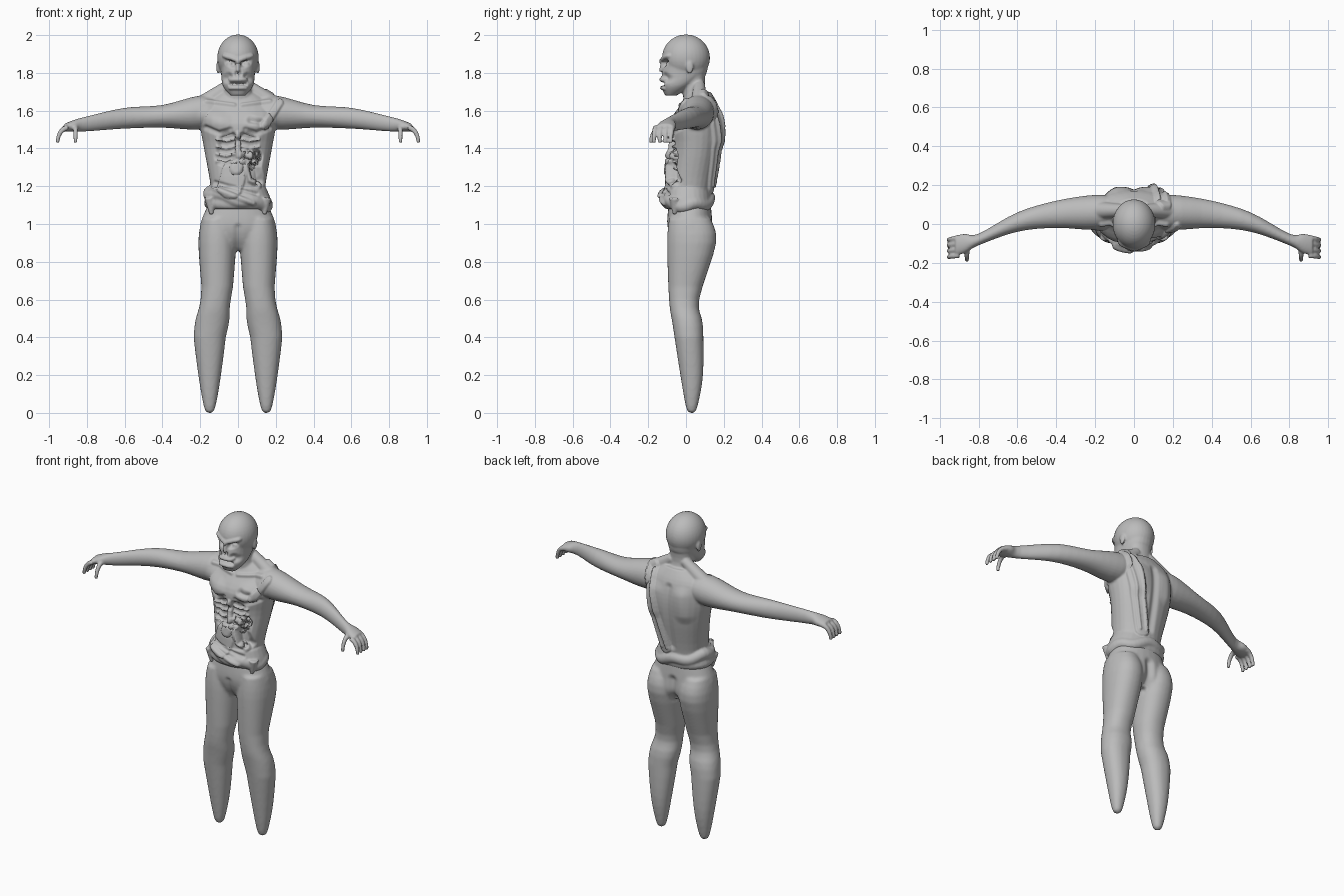
import bpy, bmesh, math
from mathutils import Matrix, Vector

cube = bpy.data.objects.get("Cube")
if cube:
    bpy.data.objects.remove(cube, do_unlink=True)

tone = 0.5
grey = bpy.data.materials.new("clay grey")
grey.use_nodes = True
grey.diffuse_color = (tone, tone, tone, 1)
grey.node_tree.nodes["Principled BSDF"].inputs["Base Color"].default_value = (tone, tone, tone, 1)


def refine(rows, steps=4):
    """Smooth cubic interpolation between rows of numbers."""
    last = len(rows) - 1
    out = []
    for i in range(last):
        before, start, end, after = (rows[max(0, min(last, i + k))] for k in range(-1, 3))
        for step in range(steps):
            t = step / steps
            blend = t * t * (3 - 2 * t)
            leave, arrive = t * (1 - t) ** 2 / 2, t * t * (t - 1) / 2
            out.append([q + (r - q) * blend + (r - p) * leave + (w - q) * arrive
                        for p, q, r, w in zip(before, start, end, after)])
    return out + [list(rows[last])]


def loft(bm, rings, power=2.0, sides=28):
    """Closed skin over rings of (centre, half axis, half axis)."""
    def bend(value):
        return math.copysign(abs(value) ** (2 / power), value)

    loops = []
    for centre, across, along in rings:
        angles = [math.tau * k / sides for k in range(sides)]
        loops.append([bm.verts.new(centre + across * bend(math.cos(a)) + along * bend(math.sin(a)))
                      for a in angles])
    faces = [bm.faces.new(reversed(loops[0])), bm.faces.new(loops[-1])]
    for lower, upper in zip(loops, loops[1:]):
        for k in range(sides):
            n = (k + 1) % sides
            faces.append(bm.faces.new((lower[k], lower[n], upper[n], upper[k])))
    bmesh.ops.recalc_face_normals(bm, faces=faces)


def upright(bm, rows, x_at=lambda z: 0, power=2.2):
    """Rows of height, centre y, half width, half depth."""
    loft(bm, [(Vector((x_at(z), y, z)), Vector((width, 0, 0)), Vector((0, depth, 0)))
              for z, y, width, depth in refine(rows)], power)


def sideways(bm, rows, side):
    """Rows of reach, centre y, centre z, half depth, half height."""
    loft(bm, [(Vector((x * side, y, z)), Vector((0, depth, 0)), Vector((0, 0, height)))
              for x, y, z, depth, height in refine(rows)])


def tube(bm, points, thick, tip):
    """Round bar along the points, tapering from thick to tip."""
    rings = []
    last = len(points) - 1
    for i, point in enumerate(points):
        heading = points[min(i + 1, last)] - points[max(i - 1, 0)]
        turn = heading.to_track_quat('Z', 'Y')
        radius = thick + (tip - thick) * i / last
        rings.append((point, turn @ Vector((radius, 0, 0)), turn @ Vector((0, radius, 0))))
    loft(bm, rings)


def ball(bm, centre, size):
    bmesh.ops.create_uvsphere(bm, u_segments=32, v_segments=20, radius=1,
                              matrix=Matrix.LocRotScale(Vector(centre), None, Vector(size)))


def finger(bm, base, reach, side):
    """Digit that leaves its base along reach and curls downwards."""
    points = []
    for k in range(9):
        angle = math.pi / 2 * k / 8
        point = Vector(base) + Vector(reach) * math.sin(angle)
        point.z -= 0.08 * (1 - math.cos(angle))
        point.x *= side
        points.append(point)
    tube(bm, points, 0.015, 0.01)


def fuse(name, bm, voxel):
    """Weld the overlapping pieces into one smooth skin."""
    mesh = bpy.data.meshes.new(name)
    bm.to_mesh(mesh)
    bm.free()
    obj = bpy.data.objects.new(name, mesh)
    bpy.context.collection.objects.link(obj)
    weld = obj.modifiers.new("weld", 'REMESH')
    weld.mode, weld.voxel_size = 'VOXEL', voxel
    relax = obj.modifiers.new("relax", 'SMOOTH')
    relax.iterations = 5
    depsgraph = bpy.context.evaluated_depsgraph_get()
    obj.data = bpy.data.meshes.new_from_object(obj.evaluated_get(depsgraph))
    obj.modifiers.clear()
    obj.data.materials.clear()
    obj.data.materials.append(grey)
    obj.data.shade_smooth()
    return obj


def stroke(obj, points, radius, height, facing=-1, edge=None):
    """Raise or sink the skin along a path drawn in x and z."""
    edge = edge or radius
    path = [Vector(p) for p in points]
    low = [min(axis) - radius for axis in zip(*path)]
    high = [max(axis) + radius for axis in zip(*path)]
    moves = []
    for vert in obj.data.vertices:
        x, y, z = vert.co
        lean = vert.normal.y * facing
        if lean <= 0 or not (low[0] < x < high[0] and low[1] < z < high[1]):
            continue
        spot, distance = Vector((x, z)), radius
        for start, end in zip(path, path[1:]):
            span = end - start
            t = max(0, min(1, (spot - start).dot(span) / span.length_squared))
            distance = min(distance, (spot - start - span * t).length)
        weight = min(1, (radius - distance) / edge)
        weight *= weight * (3 - 2 * weight) * min(1, 2 * lean)
        moves.append((vert, vert.normal * (weight * height)))
    for vert, move in moves:
        vert.co += move
    obj.data.update()


def both(obj, points, radius, height, facing=-1, edge=None):
    """The same stroke on the left and the right."""
    for side in (1, -1):
        stroke(obj, [(x * side, z) for x, z in points], radius, height, facing, edge)


# Trousers: hips and two tapered legs that splay below the knee
def leg_x(z):
    return 0.15 - 0.04 * max(0, min(1, (z - 0.4) / 0.25))


hips = [(1.12, .02, .15, .11), (1, .02, .2, .12), (.92, .03, .19, .11), (.86, .03, .1, .07)]
leg = [(1.03, .02, .08, .11), (.9, .03, .1, .13), (.6, -.01, .08, .08), (.46, .01, .09, .08),
       (.2, .03, .06, .06), (.03, .03, .03, .03), (0, .03, .01, .01)]
bm = bmesh.new()
upright(bm, hips)
for side in (1, -1):
    upright(bm, leg, lambda z: side * leg_x(z))
trousers = fuse("trousers", bm, 0.009)
stroke(trousers, [(0, 1), (0, .86)], .04, -.02, facing=1)
stroke(trousers, [(0, .98), (0, .86)], .03, -.01)

# Torso, neck, skull and jaw
bm = bmesh.new()
upright(bm, [(1.05, .02, .14, .1), (1.2, .02, .145, .12), (1.4, .05, .18, .13), (1.53, .05, .2, .14),
             (1.63, .07, .18, .1), (1.7, .07, .09, .06)])
upright(bm, [(1.62, .06, .09, .07), (1.73, .04, .07, .06), (1.84, .04, .08, .07)])
upright(bm, [(1.68, -.08, .04, .03), (1.73, -.05, .08, .08), (1.8, -.01, .09, .12), (1.9, 0, .1, .11)])
ball(bm, (0, 0, 1.88), (.11, .127, .123))

# Arms, hands, ears and neck muscles
arm = [(.08, .07, 1.6, .07, .06), (.2, .06, 1.59, .09, .09), (.4, .05, 1.57, .07, .06),
       (.6, .01, 1.56, .05, .055), (.8, -.08, 1.53, .03, .04), (.87, -.1, 1.52, .05, .03),
       (.92, -.11, 1.51, .05, .02)]
for side in (1, -1):
    sideways(bm, arm, side)
    for k in range(4):
        finger(bm, (.9, -.07 - .03 * k, 1.51), (.055, -.01, 0), side)
    finger(bm, (.86, -.13, 1.51), (0, -.055, 0), side)
    ball(bm, (side * .105, .02, 1.83), (.01, .02, .035))
    tube(bm, [Vector((side * .04, .07, 1.74)), Vector((side * .18, .07, 1.64))], .03, .045)

# Tattered shirt bunched round the waist in a slanting roll
upright(bm, [(1.08, .01, .16, .12), (1.11, .01, .18, .13), (1.19, .01, .15, .12)])
roll = []
for k in range(41):
    x, y = math.cos(math.tau * k / 40), math.sin(math.tau * k / 40)
    sag = -.03 * x + .01 * math.sin(math.pi * k / 4)
    roll.append(Vector((.15 * x, .01 + .11 * y, 1.13 + sag)))
tube(bm, roll, .035, .035)
for side in (1, -1):
    tube(bm, [Vector((side * .15, -.06, 1.14)), Vector((side * .14, -.06, 1.05))], .03, .01)
body = fuse("torn_shirt_body", bm, 0.0062)

# Face: eye sockets, eyeballs, brows, cheeks, nose and open mouth
both(body, [(.03, 1.85), (.05, 1.86)], .027, -.025)
both(body, [(.04, 1.85), (.05, 1.85)], .014, .01)
both(body, [(.01, 1.87), (.07, 1.89)], .018, .012)
both(body, [(.05, 1.78), (.06, 1.77)], .03, -.015)
stroke(body, [(0, 1.86), (0, 1.81)], .016, .015)
both(body, [(.01, 1.8), (.01, 1.79)], .012, -.015)
for lift, push in ((0, -.028), (.025, .01), (-.02, .01)):
    stroke(body, [(-.04, 1.74 + lift), (.04, 1.74 + lift)], .015, push)

# Chest muscles, collar bones and shoulder blades
both(body, [(.1, 1.54), (.15, 1.56)], .075, .015)
both(body, [(.04, 1.5), (.1, 1.48), (.17, 1.51)], .02, -.012)
both(body, [(.02, 1.63), (.17, 1.65)], .016, .01)
both(body, [(.09, 1.56), (.1, 1.45)], .07, .012, facing=1)
stroke(body, [(0, 1.6), (0, 1.22)], .035, -.012, facing=1)
stroke(body, [(.07, 1.55), (.12, 1.54)], .03, -.018)

# Bare ribs and breastbone over a sunken belly
both(body, [(.05, 1.44), (.07, 1.36)], .06, -.022, edge=.025)
for k in range(4):
    z = 1.45 - .04 * k
    both(body, [(.02, z), (.06, z - .01), (.11, z)], .011, .018)
stroke(body, [(0, 1.48), (0, 1.36)], .016, .02)
stroke(body, [(.1, 1.36), (.09, 1.3), (.11, 1.23)], .035, -.035, edge=.02)
stroke(body, [(.07, 1.38), (.04, 1.31), (.06, 1.23), (.11, 1.2)], .018, .022)

# Shirt remnants: belly flap, folds and the strap over the left shoulder
stroke(body, [(.03, 1.37), (-.01, 1.29)], .03, .012, edge=.01)
stroke(body, [(-.02, 1.27), (-.04, 1.2)], .07, .012, edge=.01)
stroke(body, [(-.13, 1.19), (.08, 1.11)], .02, .012)
stroke(body, [(-.12, 1.22), (.1, 1.16)], .016, -.01)
stroke(body, [(.14, 1.52), (.22, 1.64)], .024, .012, edge=.01)
strap = [(.15, 1.67), (.13, 1.55), (.1, 1.4), (.05, 1.2)]
stroke(body, strap, .045, .012, facing=1, edge=.01)
for shift in (-.02, .02):
    stroke(body, [(x + shift, z) for x, z in strap], .012, .01, facing=1)
